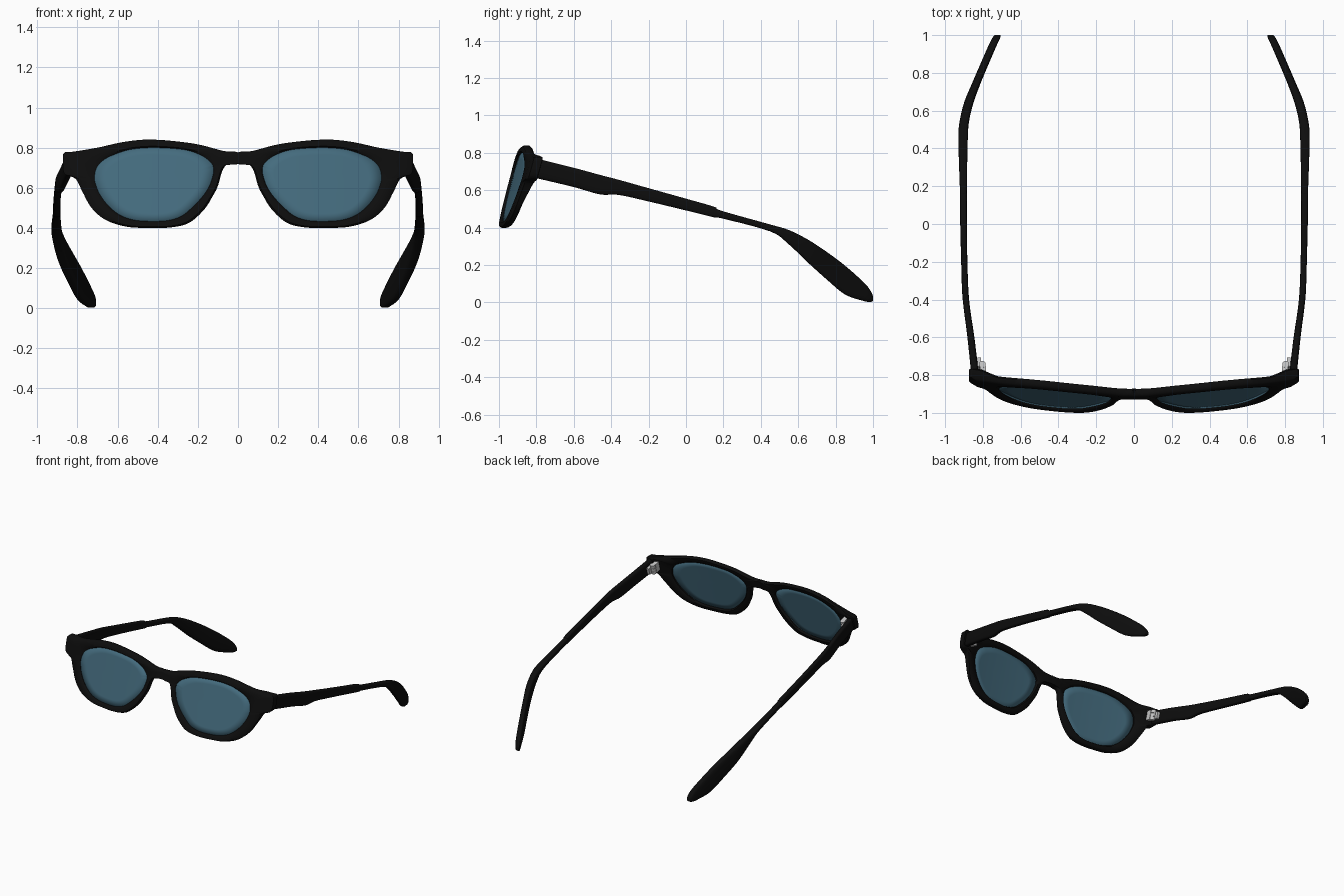
import bpy, bmesh, math
from mathutils import Vector, Matrix

if "Cube" in bpy.data.objects:
    bpy.data.objects.remove(bpy.data.objects["Cube"])


def material(name, rgb):
    m = bpy.data.materials.new(name)
    m.diffuse_color = (*rgb, 1)
    m.use_nodes = True
    m.node_tree.nodes["Principled BSDF"].inputs["Base Color"].default_value = m.diffuse_color
    return m


BLACK = material("black plastic", (0.004, 0.004, 0.004))
BLUE = material("blue lens", (0.058, 0.148, 0.208))
SILVER = material("silver metal", (0.55, 0.55, 0.55))


def spline(rows, steps, closed):
    """Catmull-Rom through rows of numbers."""
    n, out = len(rows), []
    get = lambda i: rows[i % n] if closed else rows[max(0, min(n - 1, i))]
    for i in range(n if closed else n - 1):
        for s in range(steps):
            t = s / steps
            out.append([0.5 * (2 * b + (c - a) * t + (2 * a - 5 * b + 4 * c - d) * t * t
                               + (3 * b - a - 3 * c + d) * t ** 3)
                        for a, b, c, d in zip(get(i - 1), get(i), get(i + 1), get(i + 2))])
    if not closed:
        out.append(list(rows[-1]))
    return out


def finish(bm, name, mat, angle=40):
    """Make the object, smooth it and mirror it across x = 0."""
    bmesh.ops.recalc_face_normals(bm, faces=bm.faces)
    me = bpy.data.meshes.new(name)
    bm.to_mesh(me)
    bm.free()
    me.materials.append(mat)
    ob = bpy.data.objects.new(name, me)
    bpy.context.collection.objects.link(ob)
    bpy.ops.object.select_all(action='DESELECT')
    ob.select_set(True)
    bpy.context.view_layer.objects.active = ob
    bpy.ops.object.shade_smooth_by_angle(angle=math.radians(angle))
    ob.modifiers.new("mirror", 'MIRROR')
    return ob


def bridge(bm, loops, closed):
    n, k = len(loops), len(loops[0])
    for i in range(n if closed else n - 1):
        a, b = loops[i], loops[(i + 1) % n]
        for j in range(k):
            bm.faces.new((a[j], a[(j + 1) % k], b[(j + 1) % k], b[j]))


def depth(x, z):
    """Wrapped, tilted surface the front follows."""
    return -0.875 + 0.12 * x * x - 0.27 * (0.84 - z)


# Rim: lens opening (x, z) paired with outer outline (x, z)
RIM = [(.42, .80, .42, .84), (.54, .79, .56, .83), (.63, .76, .70, .80),
       (.67, .738, .82, .78), (.695, .715, .865, .775), (.71, .685, .873, .74),
       (.715, .65, .865, .67), (.71, .62, .81, .645), (.69, .57, .775, .58),
       (.65, .515, .73, .50), (.59, .465, .66, .44), (.52, .44, .56, .407),
       (.44, .433, .46, .40), (.35, .437, .34, .402), (.28, .46, .245, .425),
       (.22, .51, .17, .49), (.17, .565, .125, .56), (.14, .615, .10, .61),
       (.122, .675, .078, .685), (.123, .70, .05, .718), (.127, .715, 0, .72),
       (.15, .74, 0, .775), (.19, .765, .07, .783), (.27, .79, .22, .82)]
rim = spline(RIM, 6, True)

# Front frame: rounded section swept round the opening, thicker at end pieces
bm = bmesh.new()
loops = []
for ix, iz, ox, oz in rim:
    ox = max(ox, 0)
    loop = []
    for t, d in ((0, -.55), (0, .55), (.18, 1), (.8, 1), (1, .5), (1, -.5), (.8, -1), (.18, -1)):
        if t == 1 and ox < 0.004:
            d *= 2
        x, z = ix + (ox - ix) * t, iz + (oz - iz) * t
        y = depth(x, z) + 0.021 * d
        if d > 0:
            s = max(0, min(1, (x - 0.72) / 0.1))
            y += 0.025 * s * s * (3 - 2 * s)
        loop.append(bm.verts.new((x, y, z)))
    loops.append(loop)
bridge(bm, loops, True)
finish(bm, "front_frame", BLACK, 50)

# Lenses: concentric rings on the same surface
bm = bmesh.new()
cx, cz = 0.42, 0.62
loops = []
for f in (1.01, .8, .6, .4, .2):
    loops.append([bm.verts.new((x, depth(x, z) - 0.004, z)) for x, z in
                  ((cx + (r[0] - cx) * f, cz + (r[1] - cz) * f) for r in rim)])
bridge(bm, loops, False)
bm.faces.new(loops[-1])
lens = finish(bm, "lenses", BLUE)
solid = lens.modifiers.new("thickness", 'SOLIDIFY')
solid.thickness = 0.008
solid.offset = 0

# Temple arms: y, inner x, outer x, low z, high z
ARM = [(-.81, .82, .86, .667, .772), (-.6, .845, .882, .617, .72),
       (-.46, .866, .90, .578, .682), (-.36, .876, .91, .575, .656),
       (-.2, .882, .915, .54, .611), (0, .885, .92, .492, .555),
       (.15, .885, .922, .455, .512), (.19, .885, .922, .45, .49),
       (.45, .88, .93, .38, .417), (.55, .872, .922, .31, .387),
       (.65, .847, .897, .215, .337), (.75, .81, .855, .125, .272),
       (.85, .768, .812, .043, .197), (.95, .725, .768, .008, .108),
       (.985, .709, .75, .003, .065), (1.0, .707, .738, .008, .035)]
bm = bmesh.new()
loops = []
for y, x0, x1, z0, z1 in spline(ARM, 5, False):
    loop = []
    for i in range(20):
        a = 2 * math.pi * i / 20
        c, s = math.cos(a), math.sin(a)
        p = lambda v: math.copysign(abs(v) ** 0.55, v)
        loop.append(bm.verts.new(((x0 + x1) / 2 + (x1 - x0) / 2 * p(c), y,
                                  (z0 + z1) / 2 + (z1 - z0) / 2 * p(s))))
    loops.append(loop)
bridge(bm, loops, False)
bm.faces.new(loops[0])
bm.faces.new(loops[-1])
finish(bm, "temple_arms", BLACK, 50)

# Hinges: three knuckles on a tilted pin, with leaves to frame and arm
bm = bmesh.new()
tilt = Matrix.Translation((.803, -.752, .705)) @ Matrix.Rotation(math.radians(-15), 4, 'X')
for k in (-1, 0, 1):
    bmesh.ops.create_cone(bm, cap_ends=True, segments=20, radius1=.018, radius2=.018, depth=.023,
                          matrix=tilt @ Matrix.Translation((0, 0, k * .025)))
for loc, size in (((-.004, -.028, 0), (.03, .04, .07)), ((.016, .015, 0), (.02, .05, .05))):
    bmesh.ops.create_cube(bm, size=1, matrix=tilt @ Matrix.Translation(loc)
                          @ Matrix.Diagonal((*size, 1)))
finish(bm, "hinges", SILVER, 35)
